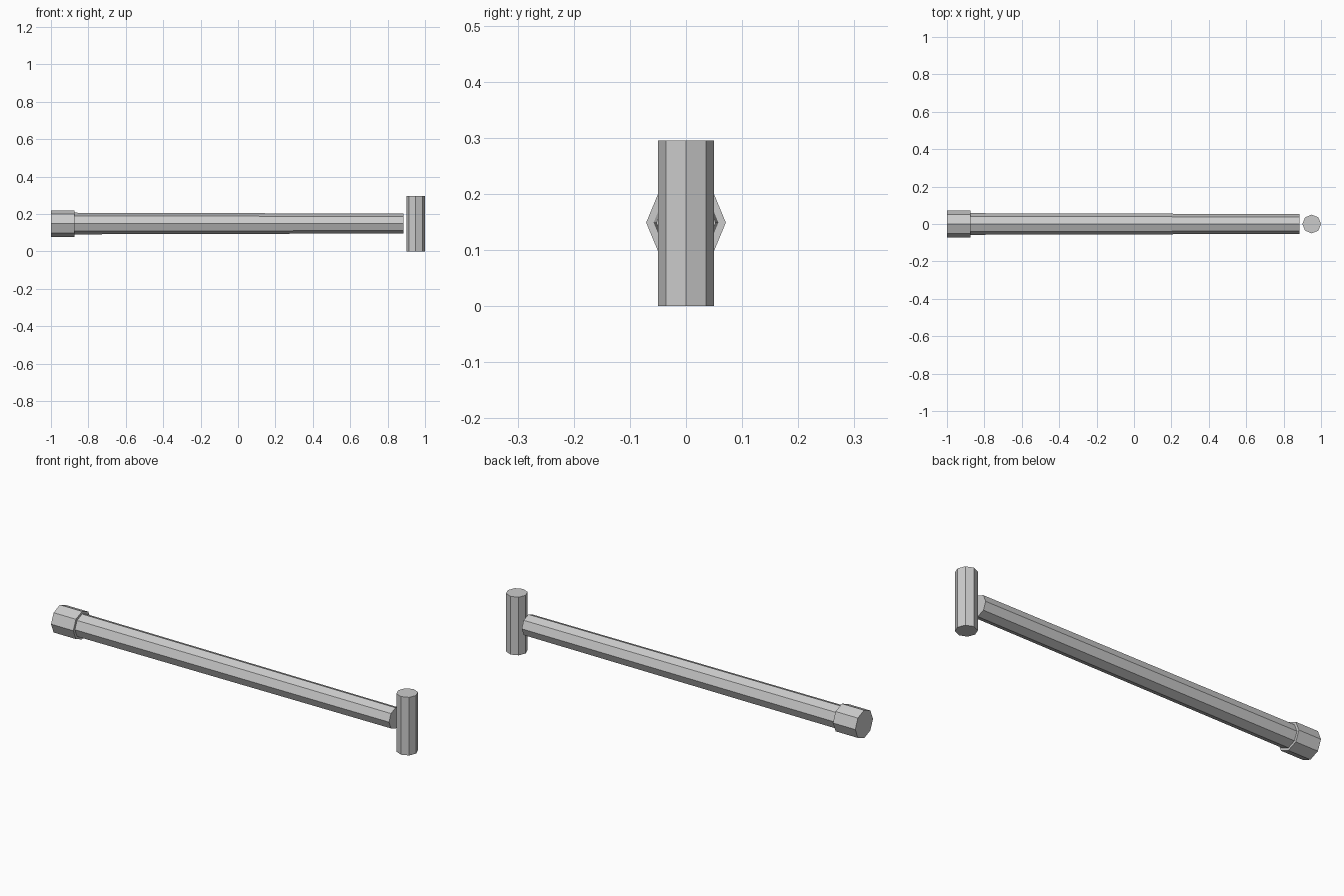
import bpy
import math

if "Cube" in bpy.data.objects:
    bpy.data.objects.remove(bpy.data.objects["Cube"])

grey = bpy.data.materials.new("light grey")
grey.diffuse_color = (0.6, 0.6, 0.6, 1)
grey.use_nodes = True
grey.node_tree.nodes["Principled BSDF"].inputs["Base Color"].default_value = grey.diffuse_color


def octagon_bar(name, r_start, r_end, length, centre, along_x=False):
    """Eight-sided, flat-shaded bar, optionally tapered and laid along x."""
    bpy.ops.mesh.primitive_cone_add(
        vertices=8, radius1=r_start, radius2=r_end, depth=length,
        location=centre, rotation=(0, math.pi / 2 if along_x else 0, 0))
    bar = bpy.context.object
    bar.name = name
    bar.data.materials.append(grey)
    return bar


AXIS_Z = 0.149

# end grip at the left
octagon_bar("grip_cap", 0.071, 0.071, 0.125, (-0.9375, 0, AXIS_Z), True)

# long shaft, slightly tapered towards the head
X0, X1 = -0.99, 0.885
octagon_bar("shaft", 0.058, 0.053, X1 - X0, ((X0 + X1) / 2, 0, AXIS_Z), True)

# upright head, set just clear of the shaft
octagon_bar("head", 0.05, 0.05, 0.295, (0.95, 0, 0.1475))
